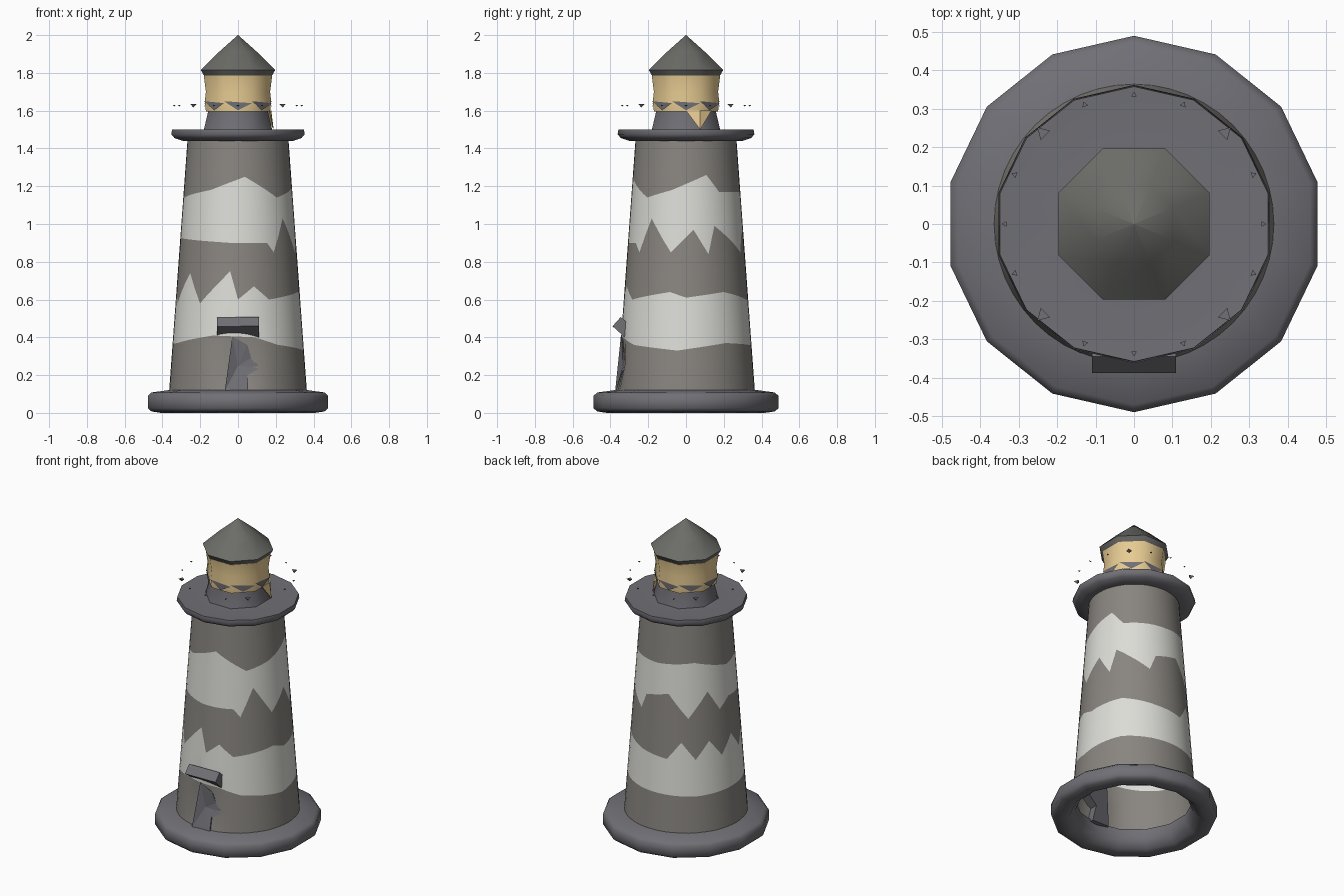
import bpy, bmesh, math
from math import sin, cos, radians, pi

if "Cube" in bpy.data.objects:
    bpy.data.objects.remove(bpy.data.objects["Cube"])


def mat(name, rgb):
    m = bpy.data.materials.new(name)
    m.diffuse_color = (*rgb, 1)
    m.use_nodes = True
    m.node_tree.nodes["Principled BSDF"].inputs["Base Color"].default_value = m.diffuse_color
    return m


BROWN = mat("dark_stripe", (.25, .235, .215))
WHITE = mat("pale_stripe", (.72, .72, .68))
YELLOW = mat("lamp_glow", (.80, .60, .29))
STONE = mat("stone", (.16, .16, .18))
ROOF = mat("roof_grey", (.15, .15, .14))


def build(name, verts, faces, mats, idx=None, smooth=35):
    me = bpy.data.meshes.new(name)
    me.from_pydata(verts, [], faces)
    for m in mats:
        me.materials.append(m)
    if idx:
        me.polygons.foreach_set("material_index", idx)
    bm = bmesh.new()
    bm.from_mesh(me)
    bmesh.ops.recalc_face_normals(bm, faces=bm.faces)
    bm.to_mesh(me)
    bm.free()
    ob = bpy.data.objects.new(name, me)
    bpy.context.collection.objects.link(ob)
    if smooth:
        bpy.ops.object.select_all(action='DESELECT')
        ob.select_set(True)
        bpy.context.view_layer.objects.active = ob
        bpy.ops.object.shade_smooth_by_angle(angle=radians(smooth))
    return ob


def polar(r, deg, z):
    # angle 0 faces the front (-y) and grows towards +x
    return (r * sin(radians(deg)), -r * cos(radians(deg)), z)


def lathe(name, profile, n, m, offset=0, closed=False, caps=False, smooth=35):
    verts = [polar(r, 360 * i / n + offset, z) for r, z in profile for i in range(n)]
    k = len(profile)
    faces = [(a * n + i, a * n + (i + 1) % n, (a + 1) % k * n + (i + 1) % n, (a + 1) % k * n + i)
             for a in range(k if closed else k - 1) for i in range(n)]
    if caps:
        faces += [tuple(range(n)), tuple(range((k - 1) * n, k * n))]
    return build(name, verts, faces, [m], smooth=smooth)


def height(points, deg):
    # linear interpolation of a stripe edge around the tower
    pts = [(a - 360, z) for a, z in points] + points + [(a + 360, z) for a, z in points]
    for (a, z), (b, w) in zip(pts, pts[1:]):
        if a <= deg <= b:
            return z + (w - z) * (deg - a) / (b - a)


# Base ring, open underneath
lathe("base_ring", [(.345, .06), (.385, .012), (.42, 0), (.47, .008), (.49, .025), (.49, .09),
                    (.47, .108), (.345, .125)], 14, STONE, closed=True, smooth=50)

# Tower shell with ragged painted stripes
edges = [
    [(0, .11)],
    [(-67.5, .37), (-22.5, .41), (15, .40), (37.5, .36), (82.5, .33), (127.5, .37), (165, .36), (225, .35)],
    [(-75, .58), (-52.5, .74), (-37.5, .58), (-7.5, .75), (0, .60), (15, .67), (30, .60), (75, .64),
     (90, .61), (127.5, .64), (165, .60), (195, .58), (210, .69), (225, .58), (240, .69), (255, .58),
     (270, .69)],
    [(-90, .93), (-7.5, .90), (30, .90), (37.5, .85), (52.5, 1.03), (75, .85), (97.5, .97),
     (112.5, .84), (120, .99), (157.5, .85), (165, .95), (195, .99), (217.5, .84), (240, 1.0), (255, .87)],
    [(-90, 1.13), (-30, 1.18), (7.5, 1.25), (45, 1.14), (75, 1.18), (112.5, 1.26), (127.5, 1.17),
     (180, 1.17), (225, 1.19)],
    [(0, 1.45)],
]
N = 48
rows = []
for e, f in zip(edges, edges[1:]):
    rows += [(e, f, 0), (e, f, .5)]
rows.append((edges[-1], edges[-1], 0))
verts, faces, idx = [], [], []
for e, f, t in rows:
    for i in range(N):
        d = 360 * i / N
        z = height(e, d) * (1 - t) + height(f, d) * t
        r = .365 - .098 * (z - .11) / 1.34
        # shallow hollow behind the door
        d0 = min(d, 360 - d)
        r -= .045 * max(0, 1 - d0 / 25) * max(0, 1 - abs(z - .26) / .14)
        verts.append(polar(r, d, z))
for a in range(len(rows) - 1):
    for i in range(N):
        faces.append((a * N + i, a * N + (i + 1) % N, (a + 1) * N + (i + 1) % N, (a + 1) * N + i))
        idx.append(a // 2 % 2)
build("tower", verts, faces, [BROWN, WHITE], idx)

# Gallery deck
lathe("gallery_deck", [(.25, 1.445), (.30, 1.44), (.345, 1.455), (.362, 1.475), (.358, 1.50),
                       (.30, 1.497), (.18, 1.50)], 14, STONE, caps=True, smooth=50)

# Broken railing pieces above the deck edge
verts, faces = [], []
for i in range(16):
    s = .02 if i % 4 == 2 else .009
    d, b = i * 22.5, len(verts)
    cx, cy, _ = polar(.336, d, 0)
    z = 1.625
    verts += [(cx + s * sin(2 * pi * k / 3 + radians(d)), cy - s * cos(2 * pi * k / 3 + radians(d)), z + s * .5)
              for k in range(3)] + [(cx, cy, z - s * .4)]
    faces += [(b, b + 1, b + 2), (b, b + 1, b + 3), (b + 1, b + 2, b + 3), (b + 2, b, b + 3)]
build("railing_pieces", verts, faces, [STONE], smooth=0)

# Lantern foot, glass and roof
lathe("lantern_foot", [(.198, 1.49), (.170, 1.60), (.170, 1.64)], 8, STONE, 22.5, caps=True, smooth=50)
lathe("lantern_glass", [(.184, 1.595), (.190, 1.65), (.184, 1.70), (.196, 1.785)], 8, YELLOW, 22.5,
      caps=True, smooth=50)
lathe("lantern_roof", [(.185, 1.77), (.213, 1.815), (.11, 1.91), (.001, 2.0)], 8, ROOF, 22.5,
      caps=True, smooth=50)

# Dark jagged trim around the glass
verts, faces = [], []
for i in range(8):
    d = 22.5 + 45 * i
    verts += [polar(.194, d, 1.65), polar(.194, d + 45, 1.64), polar(.178, d + 22.5, 1.602)]
    faces.append((3 * i, 3 * i + 1, 3 * i + 2))
build("lantern_trim", verts, faces, [STONE], smooth=0)

# Glass shard reaching down to the deck on the right side
build("glass_shard", [(.174, 0, 1.60), (.176, .075, 1.60), (.135, .135, 1.60), (.189, .075, 1.50),
                      (.165, .0, 1.60)],
      [(0, 1, 3), (1, 2, 3), (2, 4, 3), (4, 0, 3), (0, 4, 2, 1)], [YELLOW], smooth=0)

# Door panel: crooked outline with a thin depth
outline = [(-.07, -.375, .115), (.055, -.372, .11), (.05, -.345, .20), (.12, -.325, .24),
           (.07, -.325, .29), (.05, -.335, .36), (-.03, -.345, .405)]
n = len(outline)
verts = outline + [(x, y + .06, z) for x, y, z in outline] + [(0, -.335, .25)]
faces = [(i, (i + 1) % n, n + (i + 1) % n, n + i) for i in range(n)]
faces += [(i, (i + 1) % n, 2 * n) for i in range(n)] + [tuple(range(n, 2 * n))]
build("door", verts, faces, [STONE], smooth=0)

# Lintel block over the door
prof = [(-.388, .46), (-.345, .508), (-.31, .475), (-.30, .425), (-.32, .395)]
n = len(prof)
verts = [(-.11, y, z + (.015 if z < .45 else -.003)) for y, z in prof] + [(.11, y, z) for y, z in prof]
faces = [(i, (i + 1) % n, n + (i + 1) % n, n + i) for i in range(n)]
faces += [tuple(range(n)), tuple(range(n, 2 * n))]
build("door_lintel", verts, faces, [STONE], smooth=0)
